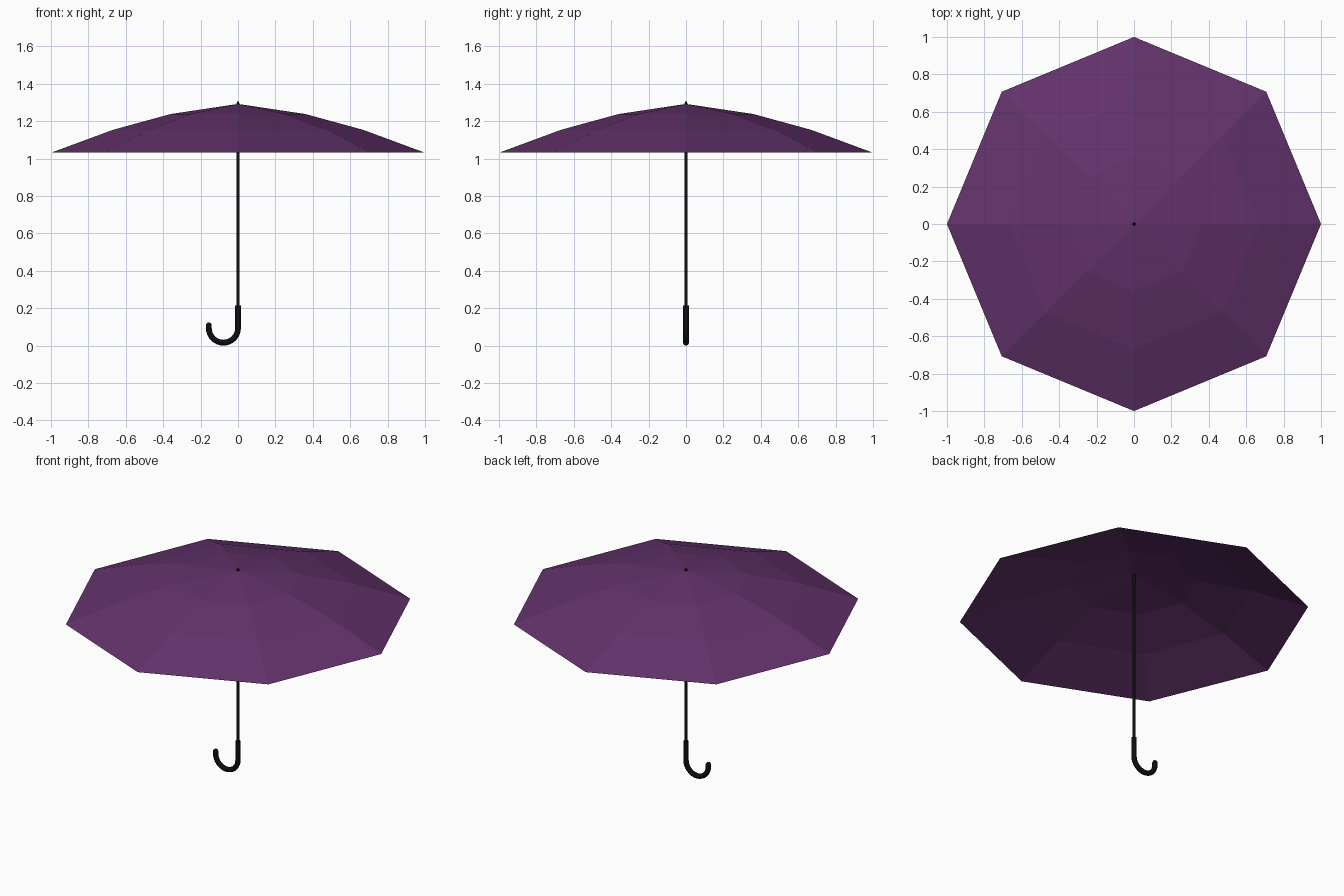
import bpy, bmesh, math

if "Cube" in bpy.data.objects:
    bpy.data.objects.remove(bpy.data.objects["Cube"])

def material(name, rgb):
    m = bpy.data.materials.new(name)
    m.diffuse_color = (*rgb, 1)
    m.use_nodes = True
    m.node_tree.nodes["Principled BSDF"].inputs["Base Color"].default_value = m.diffuse_color
    return m

purple = material("purple fabric", (0.125, 0.032, 0.148))
black = material("black", (0.004, 0.004, 0.004))

def tube(name, points, radius, sides_res=3):
    """Capped round tube along a path."""
    cu = bpy.data.curves.new(name, 'CURVE')
    cu.dimensions = '3D'
    cu.bevel_depth = radius
    cu.bevel_resolution = sides_res
    cu.use_fill_caps = True
    sp = cu.splines.new('POLY')
    sp.points.add(len(points) - 1)
    for p, co in zip(sp.points, points):
        p.co = (*co, 1)
        p.radius = 1
    sp.use_smooth = True
    ob = bpy.data.objects.new(name, cu)
    bpy.context.collection.objects.link(ob)
    cu.materials.append(black)
    return ob

# Canopy: eight flat-panelled gores, three bands each
bm = bmesh.new()
apex = bm.verts.new((0, 0, 1.292))
rings = []
for r, z in ((0.36, 1.238), (0.67, 1.153), (1.0, 1.031)):
    rings.append([bm.verts.new((r * math.cos(i * math.pi / 4), r * math.sin(i * math.pi / 4), z))
                  for i in range(8)])
for i in range(8):
    j = (i + 1) % 8
    bm.faces.new((apex, rings[0][i], rings[0][j]))
    for a, b in zip(rings, rings[1:]):
        bm.faces.new((a[i], b[i], b[j], a[j]))
me = bpy.data.meshes.new("canopy")
bm.to_mesh(me)
bm.free()
me.materials.append(purple)
bpy.context.collection.objects.link(bpy.data.objects.new("canopy", me))

# Shaft, ending in a small tip above the canopy
tube("shaft", [(0, 0, 0.15), (0, 0, 1.293)], 0.0085)
bpy.ops.mesh.primitive_cone_add(vertices=12, radius1=0.0085, radius2=0.004, depth=0.013,
                                location=(0, 0, 1.2985))
tip = bpy.context.object
tip.name = "tip"
tip.data.materials.append(black)

# Hooked handle: straight grip then a half circle
R, rad = 0.078, 0.0155
zc = R + rad
path = [(0, 0, 0.215)]
path += [(-R + R * math.cos(a), 0, zc - R * math.sin(a))
         for a in (math.pi * k / 16 for k in range(17))]
path.append((-2 * R, 0, 0.108))
tube("handle", path, rad)

# Rounded end of the hook
bpy.ops.mesh.primitive_uv_sphere_add(segments=12, ring_count=8, radius=rad, location=path[-1])
end = bpy.context.object
end.name = "handle_end"
end.data.materials.append(black)
bpy.ops.object.shade_smooth()
